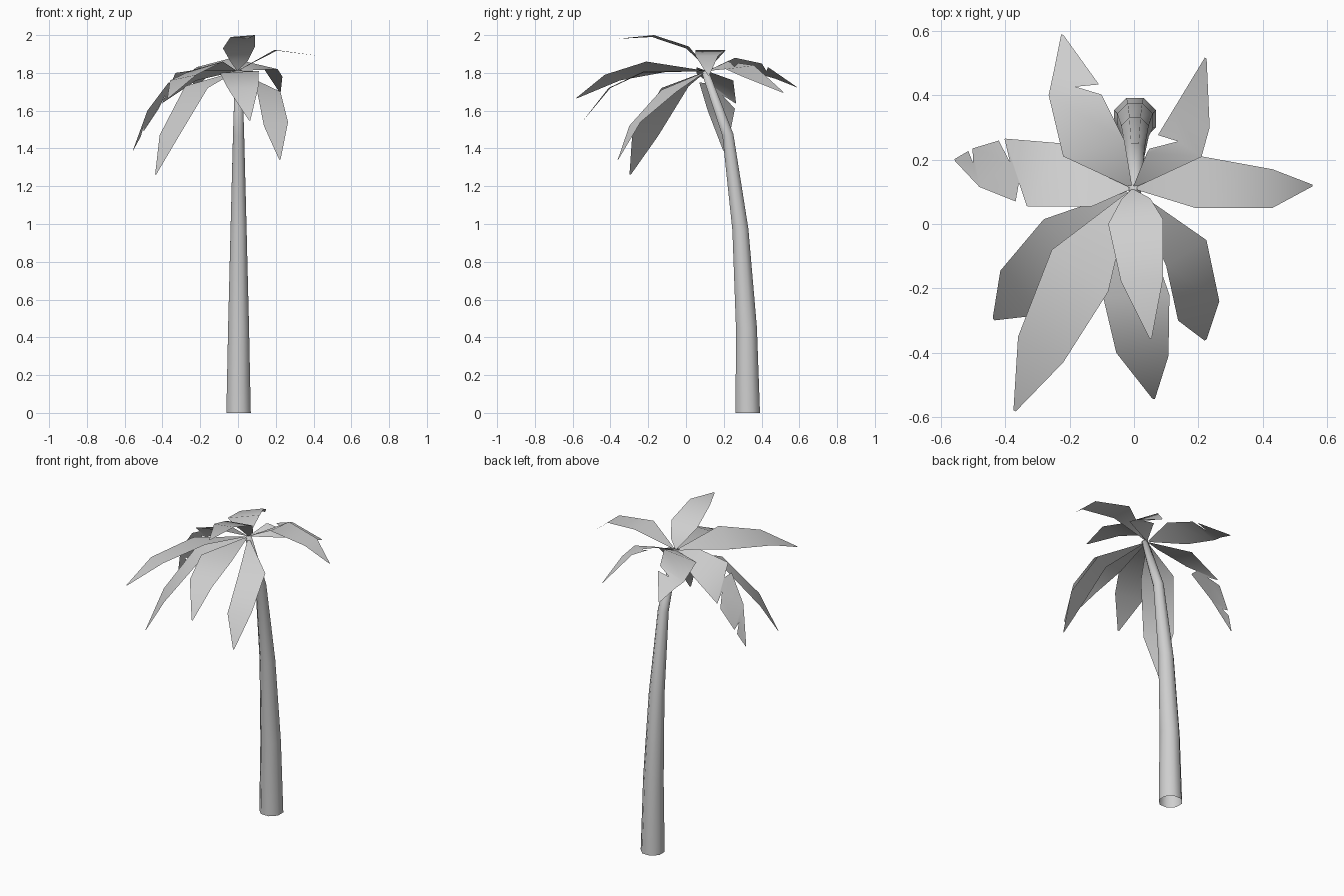
import bpy, bmesh, math
from mathutils import Vector, Matrix

cube = bpy.data.objects.get("Cube")
if cube:
    bpy.data.objects.remove(cube, do_unlink=True)

grey = bpy.data.materials.new("light_grey")
grey.use_nodes = True
grey.diffuse_color = (0.62, 0.62, 0.62, 1)
grey.node_tree.nodes["Principled BSDF"].inputs["Base Color"].default_value = grey.diffuse_color

CROWN = Vector((-0.005, 0.11, 1.81))
SIDES = 8


def finish(bm, name):
    """Turn a bmesh into a smooth-shaded grey object."""
    for face in bm.faces:
        face.smooth = True
    mesh = bpy.data.meshes.new(name)
    bm.to_mesh(mesh)
    bm.free()
    mesh.materials.append(grey)
    obj = bpy.data.objects.new(name, mesh)
    bpy.context.collection.objects.link(obj)
    return obj


def build_trunk(path):
    """Sweep a tapering ring along (y, z, radius) stations, tilted to the bend."""
    bm = bmesh.new()
    rings = []
    for i, (y, z, radius) in enumerate(path):
        before, after = path[max(i - 1, 0)], path[min(i + 1, len(path) - 1)]
        lean = math.atan2(before[0] - after[0], after[1] - before[1]) if i else 0
        tilt = Matrix.Rotation(lean, 3, 'X')
        ring = []
        for k in range(SIDES):
            angle = math.tau * (k + 0.5) / SIDES
            offset = Vector((math.cos(angle), math.sin(angle), 0)) * radius
            ring.append(bm.verts.new(Vector((0.003, y, z)) + tilt @ offset))
        rings.append(ring)
    for low, high in zip(rings, rings[1:]):
        for k in range(SIDES):
            n = (k + 1) % SIDES
            bm.faces.new((low[k], low[n], high[n], high[k]))
    bm.faces.new(rings[-1])
    return finish(bm, "trunk")


def build_frond(name, left, right, tip, tears=()):
    """Bent leaf from the crown through paired edge points to a narrow tip.
    Each tear is (segment, side, start, end, apex position, depth)."""
    left = [Vector(p) for p in left]
    right = [Vector(p) for p in right]
    tip = Vector(tip)
    edges = []
    for edge in (left, right):
        edges.append([CROWN.lerp(edge[0], 0.07)] + edge + [tip.lerp(edge[-1], 0.05)])
    bm = bmesh.new()
    verts = [[bm.verts.new(p) for p in edge] for edge in edges]
    for s in range(len(edges[0]) - 1):
        chains = []
        for side in (0, 1):
            a, b = edges[side][s:s + 2]
            c, d = edges[1 - side][s:s + 2]
            chain = [verts[side][s]]
            for seg, torn, start, end, apex, depth in tears:
                if seg == s and torn == side:
                    inner = a.lerp(b, apex).lerp(c.lerp(d, apex), depth)
                    chain += [bm.verts.new(p) for p in (a.lerp(b, start), inner, a.lerp(b, end))]
            chains.append(chain + [verts[side][s + 1]])
        bm.faces.new(chains[1] + chains[0][::-1])
    return finish(bm, name)


LEFT, RIGHT = 0, 1

# Curved trunk, open at the foot
build_trunk([(0.327, 0, 0.07), (0.32, 0.45, 0.06), (0.288, 0.97, 0.046),
             (0.222, 1.47, 0.032), (0.1, 1.81, 0.02)])

# Fronds around the crown
build_frond("left_frond",
            left=[(0.21, 0.21, 1.92), (0.43, 0.17, 1.89)],
            right=[(0.19, 0.05, 1.92), (0.43, 0.05, 1.89)],
            tip=(0.56, 0.12, 1.78))

build_frond("back_left_frond",
            left=[(0.04, 0.22, 1.86), (0.125, 0.36, 1.84)],
            right=[(0.21, 0.21, 1.82), (0.235, 0.3, 1.78)],
            tip=(0.225, 0.525, 1.69),
            tears=[(1, LEFT, 0.1, 0.4, 0.35, 0.45)])

build_frond("back_right_frond",
            left=[(-0.22, 0.21, 1.83), (-0.265, 0.4, 1.79), (-0.25, 0.47, 1.77)],
            right=[(-0.03, 0.26, 1.88), (-0.1, 0.4, 1.85), (-0.11, 0.435, 1.83)],
            tip=(-0.225, 0.595, 1.72),
            tears=[(2, RIGHT, 0.05, 0.95, 0.5, 0.5)])

build_frond("right_frond",
            left=[(-0.13, 0.055, 1.83), (-0.33, 0.055, 1.8), (-0.48, 0.115, 1.6)],
            right=[(-0.22, 0.25, 1.76), (-0.4, 0.265, 1.64), (-0.5, 0.235, 1.49)],
            tip=(-0.56, 0.2, 1.38),
            tears=[(2, LEFT, 0.02, 0.25, 0.02, 0.35),
                   (2, RIGHT, 0.02, 0.2, 0.08, 0.35),
                   (3, RIGHT, 0.02, 0.25, 0.12, 0.4)])

build_frond("lower_right_frond",
            left=[(-0.16, -0.13, 1.72), (-0.31, -0.285, 1.47)],
            right=[(-0.28, 0.015, 1.73), (-0.415, -0.145, 1.47)],
            tip=(-0.44, -0.3, 1.25))

build_frond("front_right_frond",
            left=[(-0.08, -0.21, 1.86), (-0.22, -0.43, 1.79)],
            right=[(-0.255, -0.08, 1.81), (-0.36, -0.35, 1.76)],
            tip=(-0.375, -0.59, 1.66))

build_frond("front_frond",
            left=[(0.11, -0.22, 1.81), (0.107, -0.41, 1.72)],
            right=[(-0.095, -0.23, 1.8), (-0.055, -0.4, 1.72)],
            tip=(0.063, -0.55, 1.54))

build_frond("upper_frond",
            left=[(0.05, 0.08, 1.86), (0.09, 0.015, 1.94), (0.09, -0.17, 2)],
            right=[(-0.04, 0.075, 1.86), (-0.08, 0, 1.93), (-0.04, -0.18, 1.99)],
            tip=(0.053, -0.365, 1.98))

build_frond("lower_left_frond",
            left=[(0.225, -0.05, 1.7), (0.265, -0.24, 1.54)],
            right=[(0.1, -0.13, 1.71), (0.137, -0.3, 1.52)],
            tip=(0.223, -0.365, 1.33))
